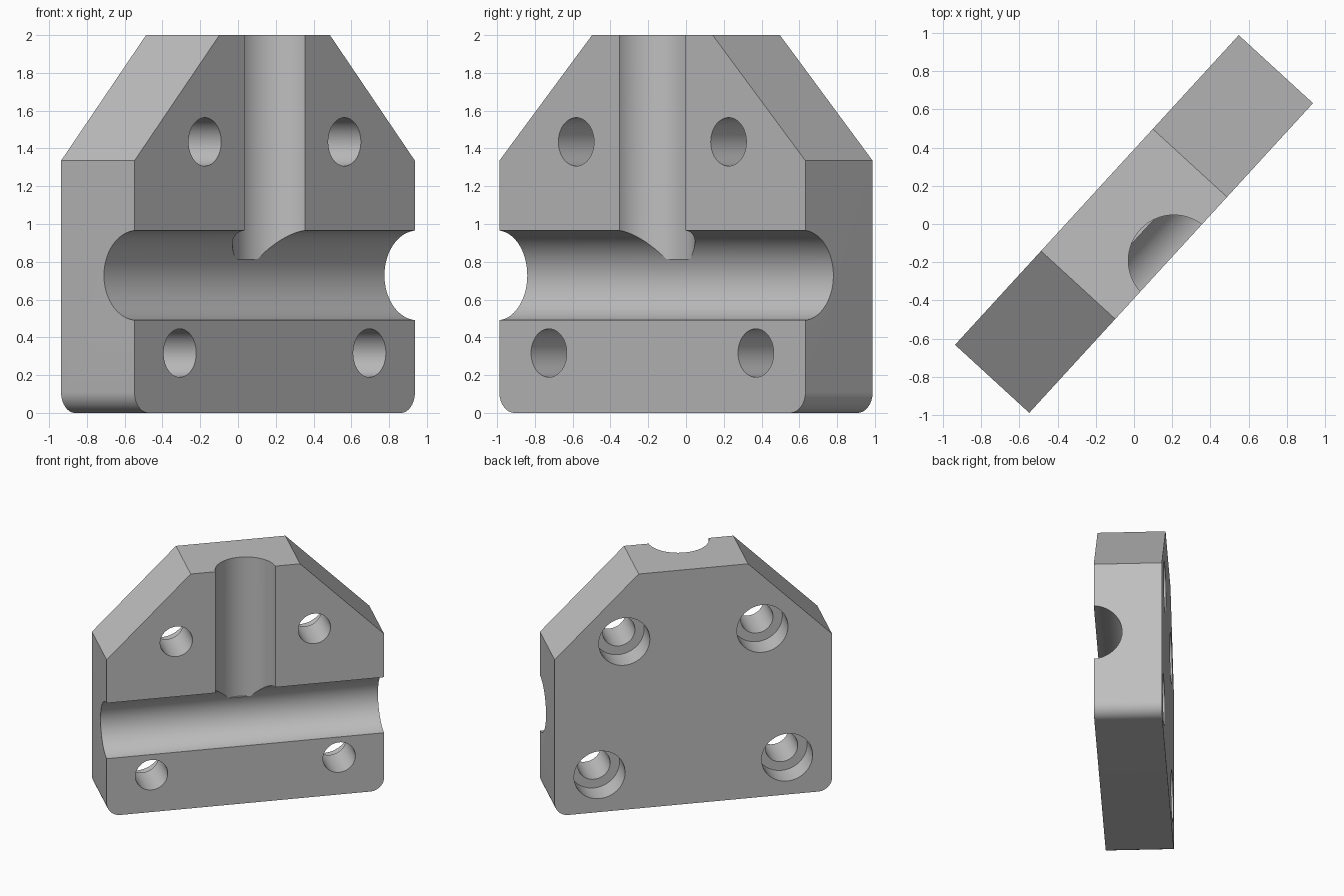
import bpy, bmesh, math
from mathutils import Matrix

cube = bpy.data.objects.get("Cube")
if cube:
    bpy.data.objects.remove(cube, do_unlink=True)

LENGTH, THICK, HEIGHT = 2.198, 0.527, 2.0
HALF, FRONT, BACK = LENGTH / 2, -THICK / 2, THICK / 2
TURN = Matrix.Rotation(math.radians(47.5), 4, 'Z')

# One plain grey for the whole part
grey = bpy.data.materials.new("machined grey")
grey.use_nodes = True
colour = (0.52, 0.52, 0.52, 1)
grey.diffuse_color = colour
grey.node_tree.nodes["Principled BSDF"].inputs["Base Color"].default_value = colour


def add_object(name, bm):
    bmesh.ops.recalc_face_normals(bm, faces=bm.faces)
    mesh = bpy.data.meshes.new(name)
    bm.to_mesh(mesh)
    bm.free()
    mesh.materials.append(grey)
    obj = bpy.data.objects.new(name, mesh)
    bpy.context.collection.objects.link(obj)
    return obj


def cylinder_cutter(name, radius, length, centre, axis):
    bm = bmesh.new()
    spin = {'X': Matrix.Rotation(math.pi / 2, 4, 'Y'),
            'Y': Matrix.Rotation(math.pi / 2, 4, 'X'),
            'Z': Matrix.Identity(4)}[axis]
    bmesh.ops.create_cone(bm, cap_ends=True, segments=96, radius1=radius, radius2=radius,
                          depth=length, matrix=Matrix.Translation(centre) @ spin)
    return add_object(name, bm)


# Plate outline: rounded bottom corners, sloping shoulders
ROUND = 0.11
right = [(HALF - ROUND + ROUND * math.sin(a), ROUND - ROUND * math.cos(a))
         for a in (math.pi / 2 * i / 12 for i in range(13))]
right += [(HALF, 1.335), (0.433, HEIGHT)]
outline = right + [(-x, z) for x, z in reversed(right)]

bm = bmesh.new()
face = bm.faces.new([bm.verts.new((x, FRONT, z)) for x, z in outline])
extruded = bmesh.ops.extrude_face_region(bm, geom=[face])["geom"]
bmesh.ops.translate(bm, vec=(0, THICK, 0),
                    verts=[v for v in extruded if isinstance(v, bmesh.types.BMVert)])
plate = add_object("clamp_plate", bm)

# Channels in the front face: one across, one from the top that stops inside it
CHANNEL, AXIS_Y = 0.238, FRONT - 0.019
FLOOR, TOP = 0.815, HEIGHT + 0.2
cutters = [
    cylinder_cutter("cross_channel_cutter", CHANNEL, LENGTH + 0.4, (0, AXIS_Y, 0.728), 'X'),
    cylinder_cutter("upright_channel_cutter", CHANNEL, TOP - FLOOR,
                    (0, AXIS_Y, (TOP + FLOOR) / 2), 'Z'),
]

# Four bolt holes, each with a wider counterbore at the back
BORE_DEPTH = 0.2
for x, z in ((0.547, 1.435), (0.743, 0.317)):
    for side in (-1, 1):
        cutters.append(cylinder_cutter("bolt_hole_cutter", 0.128, THICK + 0.2,
                                       (side * x, 0, z), 'Y'))
        cutters.append(cylinder_cutter("counterbore_cutter", 0.202, BORE_DEPTH * 2,
                                       (side * x, BACK, z), 'Y'))

# Cut everything, bake the result and drop the cutters
for cutter in cutters:
    cutter.hide_render = True
    mod = plate.modifiers.new(cutter.name, 'BOOLEAN')
    mod.operation = 'DIFFERENCE'
    mod.solver = 'EXACT'
    mod.object = cutter
bpy.ops.object.select_all(action='DESELECT')
plate.select_set(True)
bpy.context.view_layer.objects.active = plate
for name in [m.name for m in plate.modifiers]:
    bpy.ops.object.modifier_apply(modifier=name)
for cutter in cutters:
    bpy.data.objects.remove(cutter, do_unlink=True)

# Smooth the bores and turn the plate to its angle
bpy.ops.object.shade_smooth_by_angle(angle=math.radians(25))
plate.data.transform(TURN)
